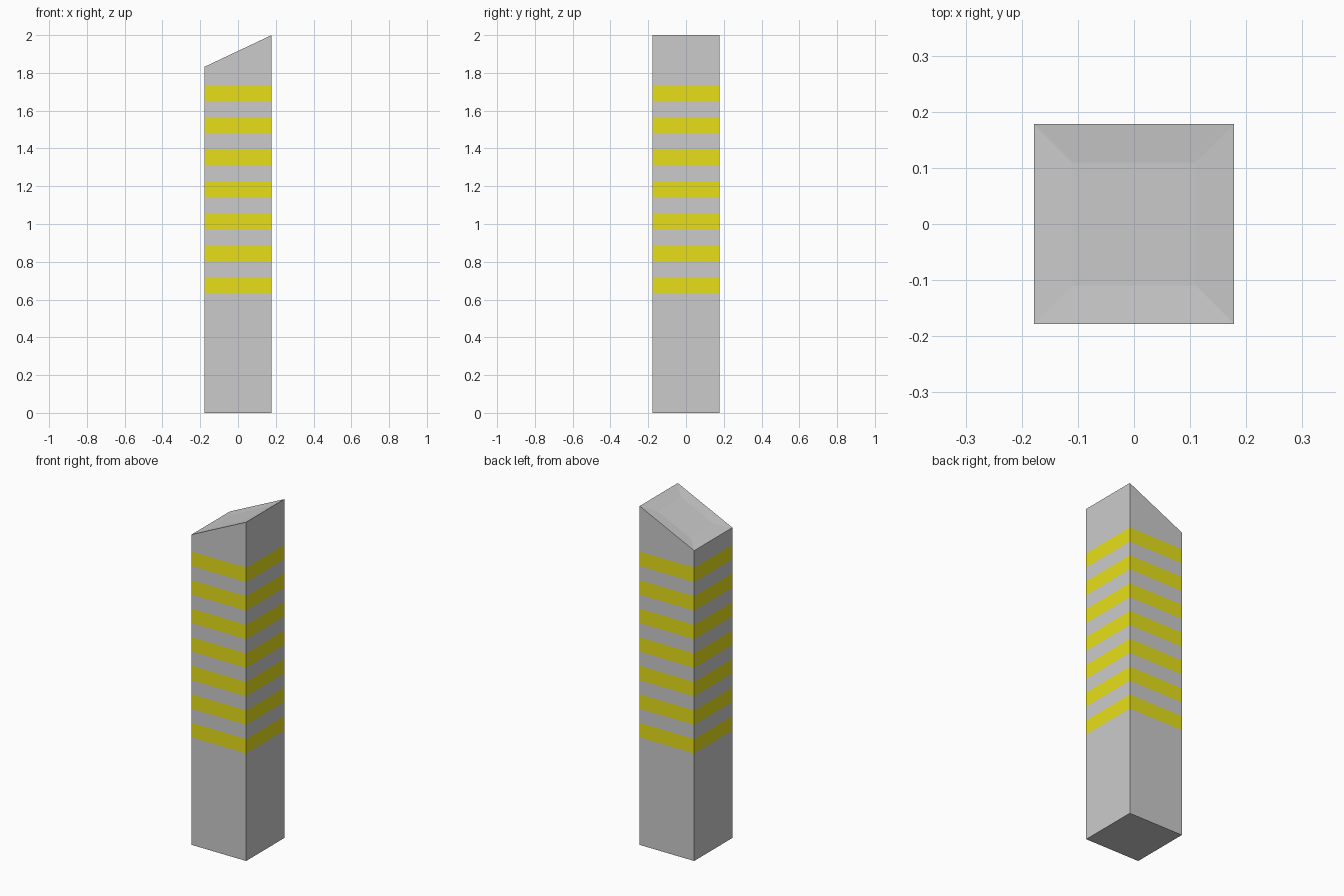
import bpy, bmesh

if "Cube" in bpy.data.objects:
    bpy.data.objects.remove(bpy.data.objects["Cube"])

H = 0.178                      # half width of the post
LOW, HIGH = 1.832, 2.0         # slanted top heights at -x and +x
BAND_Z, BAND_STEP, BAND_H, BANDS = 0.635, 0.1685, 0.085, 7


def ring(bm, height, h=H):
    """Square ring of verts; height is a function of x."""
    return [bm.verts.new((x, y, height(x)))
            for x, y in ((-h, -h), (h, -h), (h, h), (-h, h))]


def bridge(bm, a, b):
    for i in range(4):
        j = (i + 1) % 4
        bm.faces.new((a[i], a[j], b[j], b[i]))


def finish(bm, name, mat=None):
    mesh = bpy.data.meshes.new(name)
    bm.to_mesh(mesh)
    bm.free()
    obj = bpy.data.objects.new(name, mesh)
    bpy.context.collection.objects.link(obj)
    if mat:
        mesh.materials.append(mat)


def flat(z):
    return lambda x: z


def slant(x, drop=0.0):
    return LOW + (HIGH - LOW) * (x + H) / (2 * H) - drop


yellow = bpy.data.materials.new("yellow")
yellow.diffuse_color = (0.8, 0.74, 0.01, 1)
yellow.use_nodes = True
yellow.node_tree.nodes["Principled BSDF"].inputs["Base Color"].default_value = yellow.diffuse_color

# Grey post: sections between the stripes, with a base and a dished slanted top
bm = bmesh.new()
low = ring(bm, flat(0))
bm.faces.new(low[::-1])
for i in range(BANDS):
    z = BAND_Z + i * BAND_STEP
    bridge(bm, low, ring(bm, flat(z)))
    low = ring(bm, flat(z + BAND_H))
rim = ring(bm, slant)
bridge(bm, low, rim)
dish = ring(bm, lambda x: slant(x, 0.006), 0.11)
bridge(bm, rim, dish)
bm.faces.new(dish)
finish(bm, "post")

# Yellow stripes, flush with the post
for i in range(BANDS):
    z = BAND_Z + i * BAND_STEP
    bm = bmesh.new()
    bridge(bm, ring(bm, flat(z)), ring(bm, flat(z + BAND_H)))
    finish(bm, f"stripe_{i + 1}", yellow)
